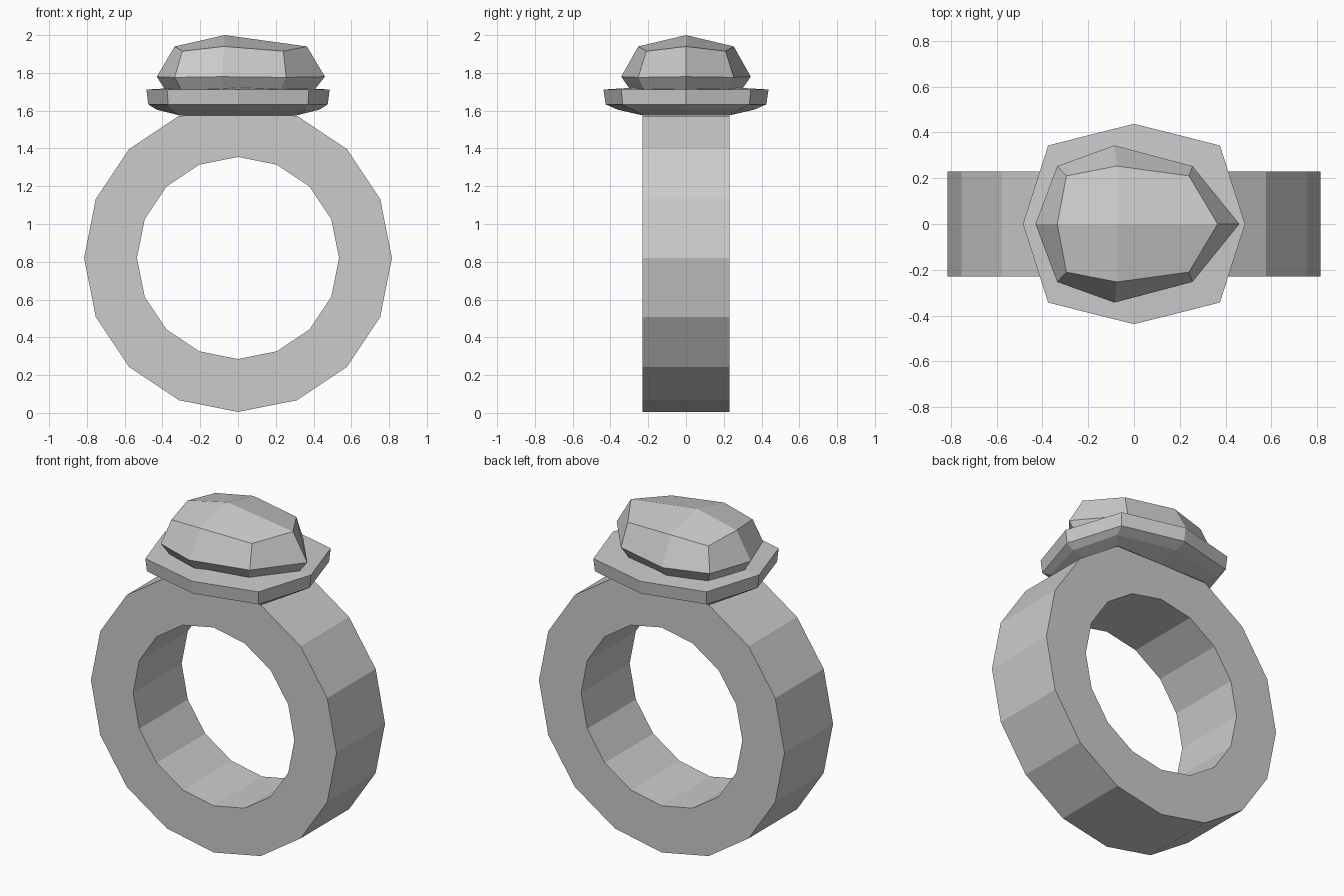
import bpy
from math import cos, sin, pi

if "Cube" in bpy.data.objects:
    bpy.data.objects.remove(bpy.data.objects["Cube"])


def make_object(name, verts, faces):
    mesh = bpy.data.meshes.new(name)
    mesh.from_pydata(verts, [], faces)
    mesh.update()
    obj = bpy.data.objects.new(name, mesh)
    bpy.context.collection.objects.link(obj)
    return obj


def octagon(x_left, x_right, corner_left, corner_right, x_mid, y_mid, y_corner,
            z_axis, z_corner):
    """Eight points, counter-clockwise from +x, symmetric across y = 0."""
    return [(x_right, 0, z_axis), (corner_right, y_corner, z_corner),
            (x_mid, y_mid, z_axis), (corner_left, y_corner, z_corner),
            (x_left, 0, z_axis), (corner_left, -y_corner, z_corner),
            (x_mid, -y_mid, z_axis), (corner_right, -y_corner, z_corner)]


def bridge(rows):
    return [(r * 8 + i, r * 8 + (i + 1) % 8, r * 8 + 8 + (i + 1) % 8, r * 8 + 8 + i)
            for r in range(rows - 1) for i in range(8)]


def quad_cap(start, centre):
    """Four quads meeting at a centre point."""
    return [(start + k, start + k + 1, start + (k + 2) % 8, centre)
            for k in (0, 2, 4, 6)]


# Band: 16-sided hoop, flattened and open beneath the setting
N, MID, HALF = 16, 0.82, 0.23
OUTER, INNER = 0.815, 0.535
verts, faces = [], []
for i in range(N):
    a = 2 * pi * i / N
    z_out = min(MID + OUTER * sin(a), 1.575)
    for x, z in ((OUTER * cos(a), z_out), (INNER * cos(a), MID + INNER * sin(a))):
        verts += [(x, -HALF, z), (x, HALF, z)]
for i in range(N):
    a, b = 4 * i, 4 * ((i + 1) % N)
    faces += [(a, b, b + 2, a + 2),
              (a + 1, a + 3, b + 3, b + 1),
              (a + 2, b + 2, b + 3, a + 3)]
    if i not in (3, 4):
        faces.append((a, a + 1, b + 1, b))
make_object("band", verts, faces)

# Setting: flared octagonal collar with a slightly raised top
rows = [octagon(-x, x, -cx, cx, 0, y, cy, z, z) for x, cx, y, cy, z in (
    (0.31, 0.31, 0.23, 0.23, 1.575),
    (0.43, 0.355, 0.36, 0.28, 1.605),
    (0.475, 0.37, 0.425, 0.335, 1.633),
    (0.485, 0.375, 0.437, 0.343, 1.712))]
verts = [p for row in rows for p in row] + [(0, 0, 1.738)]
make_object("setting", verts, bridge(4) + quad_cap(24, 32))

# Gem: off-centre faceted stone
gem_rows = [
    octagon(-0.385, 0.405, -0.30, 0.225, -0.08, 0.295, 0.22, 1.71, 1.71),
    octagon(-0.43, 0.46, -0.335, 0.255, -0.085, 0.343, 0.253, 1.78, 1.776),
    octagon(-0.335, 0.365, -0.295, 0.24, -0.075, 0.253, 0.21, 1.94, 1.915)]
verts = [p for row in gem_rows for p in row] + [(-0.07, 0, 2.0)]
make_object("gem", verts, bridge(3) + quad_cap(16, 24) + [tuple(range(7, -1, -1))])
